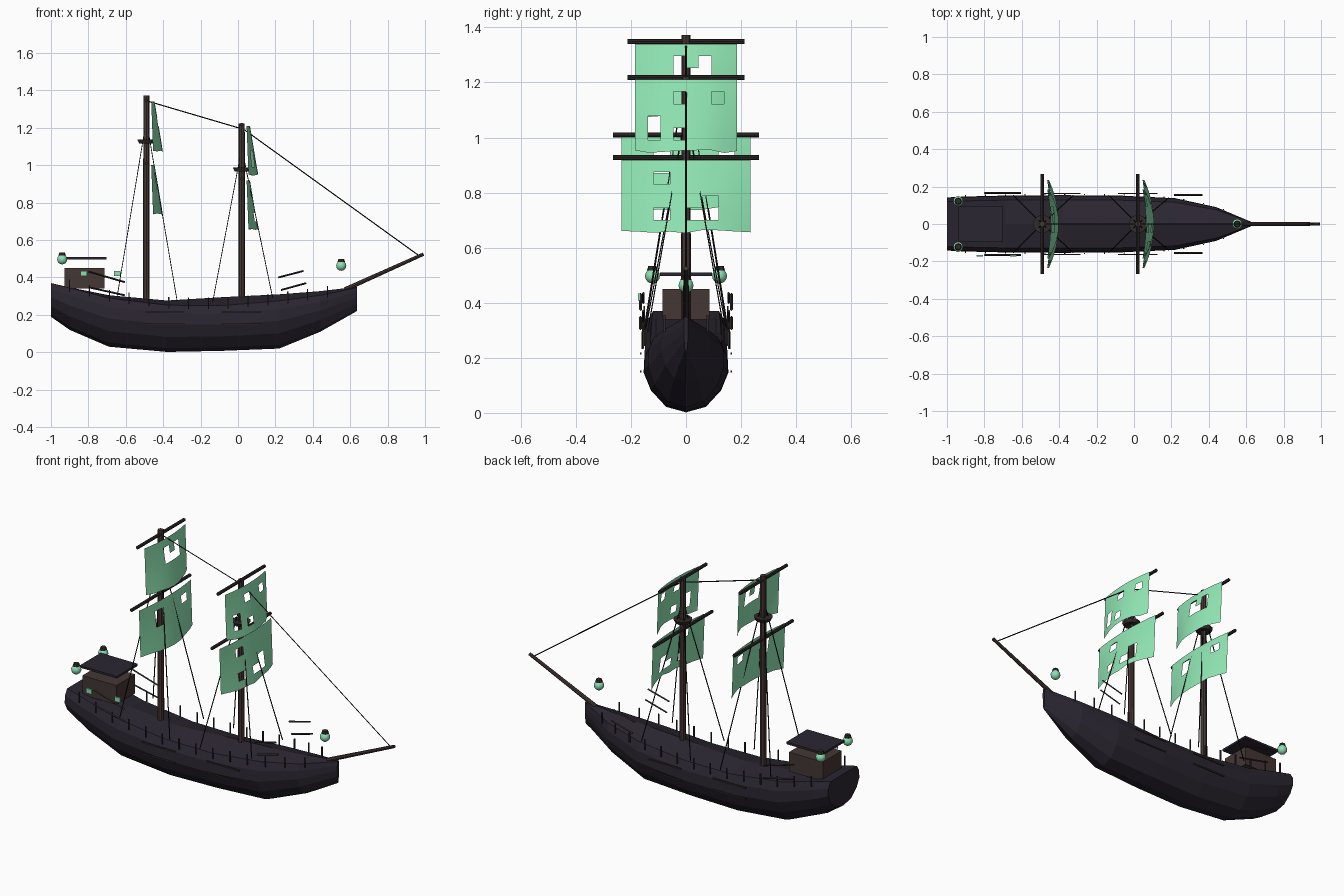
import bpy, bmesh, math, random
from mathutils import Vector

if "Cube" in bpy.data.objects:
    bpy.data.objects.remove(bpy.data.objects["Cube"])

random.seed(4)


def mat(name, rgb):
    m = bpy.data.materials.new(name)
    m.diffuse_color = (*rgb, 1)
    m.use_nodes = True
    m.node_tree.nodes["Principled BSDF"].inputs["Base Color"].default_value = m.diffuse_color
    return m


HULL = mat("dark_hull", (0.024, 0.019, 0.031))
WOOD = mat("old_wood", (0.058, 0.038, 0.034))
SPAR = mat("spar_wood", (0.032, 0.024, 0.024))
ROPE = mat("rope", (0.01, 0.008, 0.01))
SAIL = mat("ghost_sail", (0.29, 0.82, 0.47))
GLOW = mat("ghost_glow", (0.27, 0.75, 0.45))


def finish(bm, name, material, smooth=False):
    me = bpy.data.meshes.new(name)
    bm.to_mesh(me)
    bm.free()
    me.materials.append(material)
    for p in me.polygons:
        p.use_smooth = smooth
    ob = bpy.data.objects.new(name, me)
    bpy.context.collection.objects.link(ob)
    return ob


def box(name, loc, size, material):
    bm = bmesh.new()
    bmesh.ops.create_cube(bm, size=1)
    for v in bm.verts:
        v.co = Vector(c * s for c, s in zip(v.co, size))
    ob = finish(bm, name, material)
    ob.location = loc
    return ob


def rod(name, a, b, r1, material, r2=None, sides=8):
    a, b = Vector(a), Vector(b)
    bm = bmesh.new()
    bmesh.ops.create_cone(bm, cap_ends=True, segments=sides, radius1=r1,
                          radius2=r1 if r2 is None else r2, depth=(b - a).length)
    ob = finish(bm, name, material)
    ob.location = (a + b) / 2
    ob.rotation_mode = 'QUATERNION'
    ob.rotation_quaternion = (b - a).to_track_quat('Z', 'Y')
    return ob


# Hull: x, half width, keel z, sheer z, deck crown
STATIONS = [(-1.0, .142, .19, .37, 0), (-.9, .147, .12, .345, .002),
            (-.69, .152, .03, .29, .015), (-.38, .154, .002, .252, .025),
            (-.08, .152, .008, .25, .045), (.22, .138, .02, .275, .035),
            (.44, .09, .11, .305, .022), (.635, .008, .22, .345, .005)]
SECTION = [(.47, .08), (.83, .32), (1, .58), (.98, .82), (.84, 1)]

bm = bmesh.new()
rings = []
for x, w, b, s, crown in STATIONS:
    pts = [(0, b)] + [(w * u, b + (s - b) * v) for u, v in SECTION]
    pts += [(0, s + crown)] + [(-w * u, b + (s - b) * v) for u, v in reversed(SECTION)]
    rings.append([bm.verts.new((x, y, z)) for y, z in pts])
n = len(rings[0])
for r0, r1 in zip(rings, rings[1:]):
    for i in range(n):
        j = (i + 1) % n
        bm.faces.new((r0[i], r0[j], r1[j], r1[i]))
bm.faces.new(rings[0])
bm.faces.new(rings[-1][::-1])
bmesh.ops.recalc_face_normals(bm, faces=bm.faces)
finish(bm, "hull", HULL)


def hull_at(x):
    for p, q in zip(STATIONS, STATIONS[1:]):
        if x <= q[0]:
            t = (x - p[0]) / (q[0] - p[0])
            return p[1] + (q[1] - p[1]) * t, p[3] + (q[3] - p[3]) * t


# Sides: rail posts, broken rails, loose planks
for side in (-1, 1):
    for i in range(14):
        x = -.9 + .106 * i
        w, s = hull_at(x)
        box("rail_post", (x, side * (w + .004), s + .012), (.006, .006, .062), SPAR)
    for a, b, y in [((-.80, .432), (-.605, .375), .165), ((-.80, .348), (-.605, .305), .165),
                    ((.215, .40), (.35, .435), .155), ((.23, .333), (.365, .37), .155)]:
        rod("broken_rail", (a[0], side * y, a[1]), (b[0], side * y, b[1]), .005, SPAR, sides=4)
    for x, z in [(-.39, .215), (-.39, .15), (.02, .215), (.02, .15)]:
        box("hull_plank", (x, side * .164, z), (.21, .006, .007), WOOD)

# Stern cabin with floating roof and glowing windows
box("cabin", (-.82, 0, .395), (.215, .17, .11), WOOD)
box("cabin_roof", (-.82, 0, .503), (.235, .19, .012), HULL)
for x in (-.825, -.645):
    box("cabin_window", (x, -.17, .421), (.036, .008, .027), GLOW)


# Lanterns
def lantern(x, y, z):
    bm = bmesh.new()
    bmesh.ops.create_uvsphere(bm, u_segments=12, v_segments=8, radius=.027)
    finish(bm, "lantern", GLOW, True).location = (x, y, z)
    rod("lantern_cap", (x, y, z + .02), (x, y, z + .036), .02, SPAR, .015)


for pos in [(-.94, .122, .497), (-.94, -.122, .497), (.552, 0, .463)]:
    lantern(*pos)


# Sails: billowed grid with missing cells (column, row from the top)
def sail(name, mx, ztop, half, holes):
    cols, rows, h = 8, 6, .262
    bm = bmesh.new()
    g = []
    for r in range(rows + 1):
        t = r / rows
        line = []
        for c in range(cols + 1):
            u = 2 * c / cols - 1
            x = mx + .026 + .010 * t + (.018 + .034 * t) * (1 - u * u)
            z = ztop - h * t + (random.uniform(-.005, .008) if r == rows else 0)
            line.append(bm.verts.new((x, u * half, z)))
        g.append(line)
    for r in range(rows):
        for c in range(cols):
            if (c, r) not in holes:
                bm.faces.new((g[r][c], g[r + 1][c], g[r + 1][c + 1], g[r][c + 1]))
    finish(bm, name, SAIL, True)


# Masts with yards, lookout platforms, sails and shrouds
MASTS = [("main", -.49, 1.372, (1.348, 1.01),
          [(3, 1), (3, 2), (4, 2), (5, 2), (5, 1)], [(6, 1), (2, 1), (2, 2)]),
         ("fore", .02, 1.222, (1.218, .927),
          [(6, 1), (3, 1), (1, 3), (1, 4), (3, 4)],
          [(2, 1), (2, 4), (4, 4), (5, 4), (5, 3)])]
for name, mx, top, yards, top_holes, low_holes in MASTS:
    rod(name + "_mast", (mx, 0, .22), (mx, 0, top), .018, WOOD, .016)
    rod(name + "_lookout", (mx, 0, top - .255), (mx, 0, top - .235), .04, SPAR, .05, 10)
    for z, half, sw, holes, part in [(yards[0], .213, .185, top_holes, "_top"),
                                     (yards[1], .266, .235, low_holes, "_lower")]:
        rod(name + part + "_yard", (mx, -half, z), (mx, half, z), .009, SPAR)
        sail(name + part + "_sail", mx, z - .008, sw, holes)
    for side in (-1, 1):
        for dx in (-.155, .165):
            w, s = hull_at(mx + dx)
            rod(name + "_shroud", (mx, 0, top - .13), (mx + dx, side * w, s + .02),
                .0028, ROPE, sides=4)

# Bowsprit and stays
rod("bowsprit", (.57, 0, .335), (.992, 0, .525), .012, WOOD, .009)
rod("mast_stay", (-.49, 0, 1.345), (.02, 0, 1.195), .003, ROPE, sides=4)
rod("bow_stay", (.02, 0, 1.2), (.97, 0, .515), .003, ROPE, sides=4)
